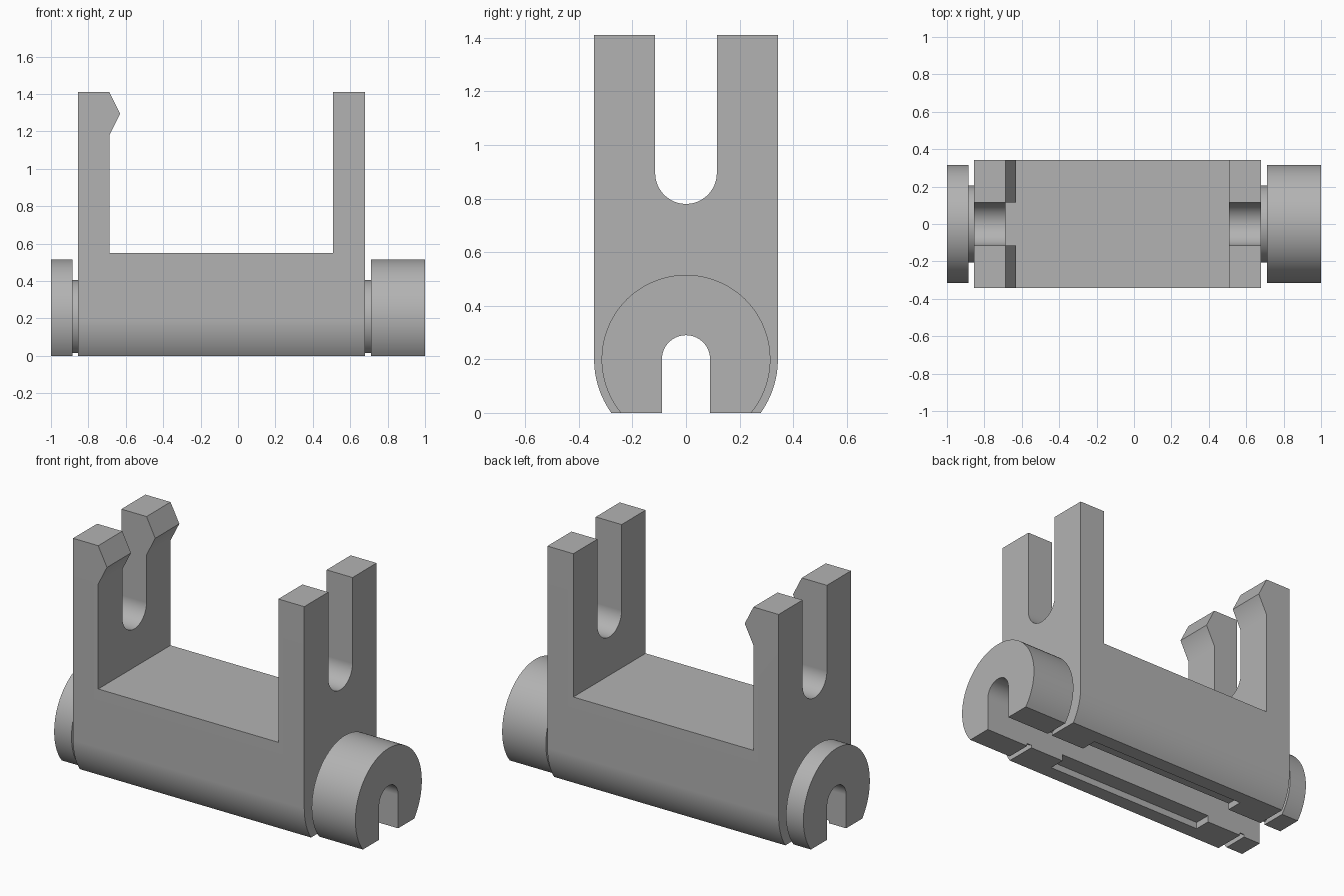
import bpy, bmesh
from math import pi, sqrt, acos, cos, sin, radians

if "Cube" in bpy.data.objects:
    bpy.data.objects.remove(bpy.data.objects["Cube"])

AXIS_Z = 0.2      # height of the roller axis
SLOT = 0.09       # half width of the lower slot
FORK = 0.115      # half width of the upper fork slot
SIDE = 0.343      # half depth of the body
TOP = 1.41

grey = bpy.data.materials.new("plain_grey")
grey.use_nodes = True
colour = (0.45, 0.45, 0.45, 1)
grey.diffuse_color = colour
grey.node_tree.nodes["Principled BSDF"].inputs["Base Color"].default_value = colour


def arc(radius, start, end, centre, steps=32):
    """Arc points (y, z) around a centre on y = 0."""
    return [(radius * cos(start + (end - start) * i / steps),
             centre + radius * sin(start + (end - start) * i / steps))
            for i in range(steps + 1)]


def prism(name, points, low, high, axis):
    """Extrude a 2D outline along x (points are y, z) or y (points are x, z)."""
    bm = bmesh.new()
    place = (lambda p: (low, *p)) if axis == "x" else (lambda p: (p[0], low, p[1]))
    face = bm.faces.new([bm.verts.new(place(p)) for p in points])
    extruded = bmesh.ops.extrude_face_region(bm, geom=[face], use_keep_orig=True)
    moved = [g for g in extruded["geom"] if isinstance(g, bmesh.types.BMVert)]
    shift = (high - low, 0, 0) if axis == "x" else (0, high - low, 0)
    bmesh.ops.translate(bm, verts=moved, vec=shift)
    bmesh.ops.recalc_face_normals(bm, faces=bm.faces)
    mesh = bpy.data.meshes.new(name)
    bm.to_mesh(mesh)
    bm.free()
    mesh.materials.append(grey)
    obj = bpy.data.objects.new(name, mesh)
    bpy.context.collection.objects.link(obj)
    return obj


def activate(obj):
    bpy.ops.object.select_all(action="DESELECT")
    obj.select_set(True)
    bpy.context.view_layer.objects.active = obj


def cut(obj, cutter):
    mod = obj.modifiers.new("cut", "BOOLEAN")
    mod.operation, mod.solver, mod.object = "DIFFERENCE", "EXACT", cutter
    activate(obj)
    bpy.ops.object.modifier_apply(modifier=mod.name)
    bpy.data.objects.remove(cutter)


def finish(obj):
    activate(obj)
    bpy.ops.object.shade_smooth_by_angle(angle=radians(30))
    weighted = obj.modifiers.new("flat_sides", "WEIGHTED_NORMAL")
    weighted.keep_sharp = True


def slot_outline(bottom):
    """Arched lower slot, from its -y foot over to its +y foot."""
    return [(-SLOT, bottom)] + arc(SLOT, pi, 0, AXIS_Z) + [(SLOT, bottom)]


def slotted_disc(name, radius, low, high):
    """Round slice with a flat bottom and the lower slot."""
    foot = max(SLOT, sqrt(radius ** 2 - AXIS_Z ** 2))
    start = -acos(foot / radius)
    outer = arc(radius, start, pi - start, AXIS_Z, 64)
    slot = slot_outline(outer[0][1])
    if foot == SLOT:
        slot = slot[1:-1]
    finish(prism(name, outer + slot, low, high, "x"))


# Body: rounded bottom edges, forked top, slotted underside
edge = -acos(sqrt(SIDE ** 2 - AXIS_Z ** 2) / SIDE)
outline = arc(SIDE, edge, 0, AXIS_Z, 16)
outline += [(SIDE, TOP), (FORK, TOP)]
outline += arc(FORK, 0, -pi, 0.895)
outline += [(-FORK, TOP), (-SIDE, TOP)]
outline += arc(SIDE, pi, pi - edge, AXIS_Z, 16)
outline += slot_outline(0)
body = prism("forked_body", outline, -0.855, 0.68, "x")

# Open space between the posts, leaving the pointed catch on one post
gap = [(-0.688, 0.55), (0.508, 0.55), (0.508, 1.6), (-0.688, 1.6),
       (-0.688, TOP), (-0.63, 1.295), (-0.688, 1.18)]
cut(body, prism("gap_cutter", gap, -0.5, 0.5, "y"))

# Shallow wide pocket under the middle
pocket = [(-0.62, -0.1), (0.45, -0.1), (0.45, 0.04), (-0.62, 0.04)]
cut(body, prism("pocket_cutter", pocket, -0.19, 0.19, "y"))
finish(body)

# Necks and end rollers
slotted_disc("right_neck", 0.205, -0.885, -0.855)
slotted_disc("right_end_roller", 0.315, -1, -0.885)
slotted_disc("left_neck", 0.205, 0.68, 0.71)
slotted_disc("left_end_roller", 0.315, 0.71, 1)
